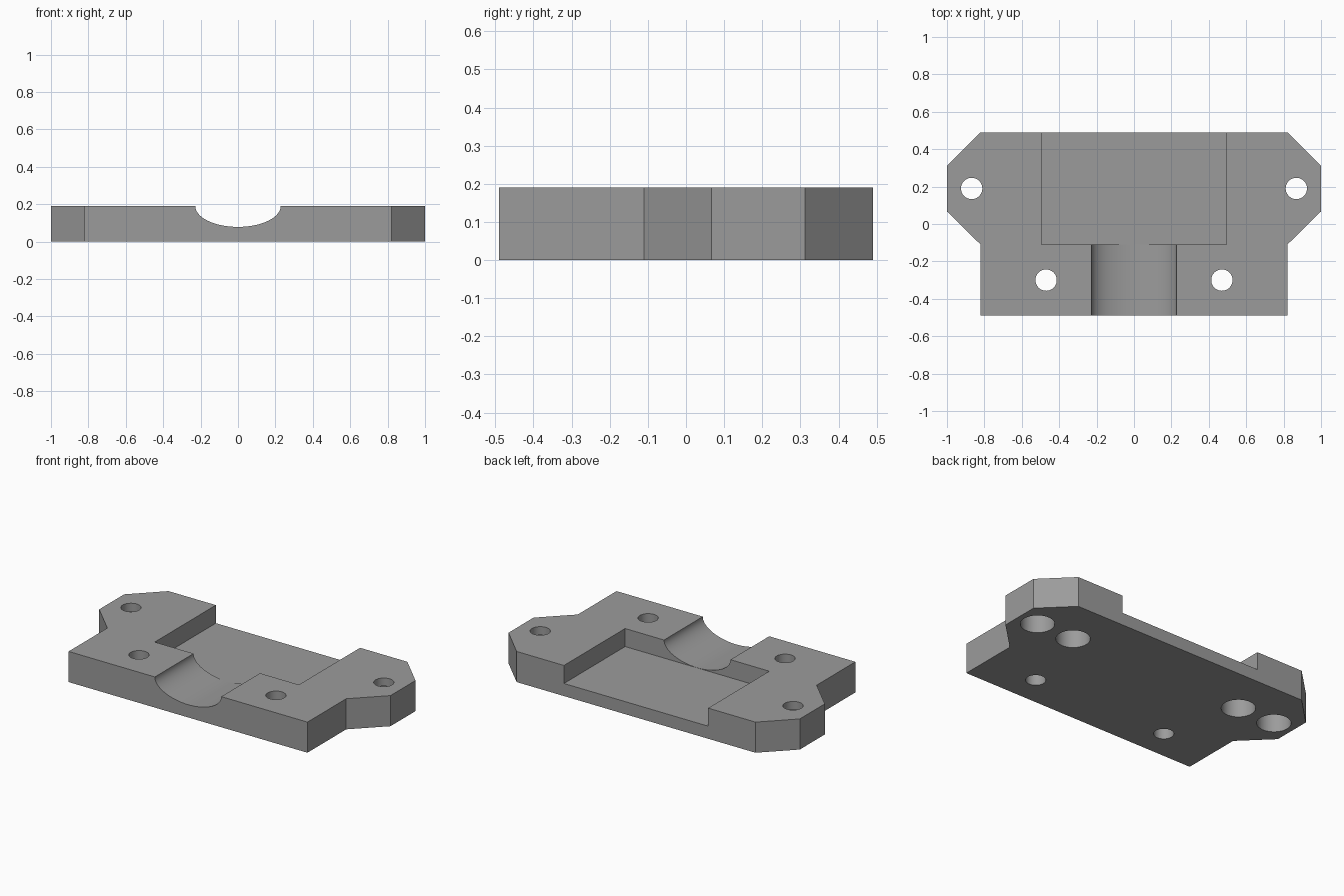
import bpy, bmesh, math
from mathutils import Vector

if "Cube" in bpy.data.objects:
    bpy.data.objects.remove(bpy.data.objects["Cube"])

HEIGHT = 0.19
FLOOR = 0.078

grey = bpy.data.materials.new("plain_grey")
grey.diffuse_color = (0.33, 0.33, 0.33, 1)
grey.use_nodes = True
grey.node_tree.nodes["Principled BSDF"].inputs["Base Color"].default_value = grey.diffuse_color


def prism(name, points, sweep):
    """Extrude a closed loop of 3D points along a vector."""
    bm = bmesh.new()
    face = bm.faces.new([bm.verts.new(p) for p in points])
    res = bmesh.ops.extrude_face_region(bm, geom=[face])
    verts = [g for g in res["geom"] if isinstance(g, bmesh.types.BMVert)]
    bmesh.ops.translate(bm, verts=verts, vec=Vector(sweep))
    bmesh.ops.recalc_face_normals(bm, faces=bm.faces)
    mesh = bpy.data.meshes.new(name)
    bm.to_mesh(mesh)
    bm.free()
    mesh.materials.append(grey)
    obj = bpy.data.objects.new(name, mesh)
    bpy.context.collection.objects.link(obj)
    return obj


def cut(body, cutter):
    """Subtract the cutter and remove it."""
    mod = body.modifiers.new("cut", "BOOLEAN")
    mod.operation = "DIFFERENCE"
    mod.solver = "EXACT"
    mod.object = cutter
    cutter.hide_render = True
    bpy.context.view_layer.objects.active = body
    bpy.ops.object.modifier_apply(modifier=mod.name)
    bpy.data.objects.remove(cutter, do_unlink=True)


def drill(body, x, y, r, z0, z1):
    """Round vertical hole between two heights."""
    n = 48
    ring = [(x + r * math.cos(2 * math.pi * i / n),
             y + r * math.sin(2 * math.pi * i / n), z0) for i in range(n)]
    cut(body, prism("hole_cutter", ring, (0, 0, z1 - z0)))


# Plate with chamfered side ears
half = [(0.82, -0.49), (0.82, -0.11), (1.0, 0.067), (1.0, 0.312), (0.82, 0.49)]
outline = half + [(-x, y) for x, y in reversed(half)]
plate = prism("mounting_plate", [(x, y, 0) for x, y in outline], (0, 0, HEIGHT))

# Rectangular pocket open at the back
pocket = [(-0.495, -0.11), (0.495, -0.11), (0.495, 0.6), (-0.495, 0.6)]
cut(plate, prism("pocket_cutter", [(x, y, FLOOR) for x, y in pocket], (0, 0, 0.3)))

# Half-elliptical groove from the front into the pocket
steps = 40
arc = [(0.228 * math.cos(math.pi + math.pi * i / steps),
        HEIGHT + 0.111 * math.sin(math.pi + math.pi * i / steps))
       for i in range(steps + 1)]
arc += [(0.228, 0.4), (-0.228, 0.4)]
cut(plate, prism("groove_cutter", [(x, -0.6, z) for x, z in arc], (0, 0.54, 0)))

for s in (-1, 1):
    # Front screw holes
    drill(plate, s * 0.47, -0.30, 0.057, -0.1, 0.3)
    # Ear screw holes with a wide bore underneath
    drill(plate, s * 0.868, 0.19, 0.057, -0.1, 0.3)
    drill(plate, s * 0.868, 0.19, 0.097, -0.1, 0.14)
    # Blind bores underneath
    drill(plate, s * 0.607, 0.19, 0.097, -0.1, 0.14)

# Smooth curved walls, crisp edges
bpy.ops.object.select_all(action="DESELECT")
plate.select_set(True)
bpy.context.view_layer.objects.active = plate
bpy.ops.object.shade_smooth_by_angle(angle=math.radians(30))
